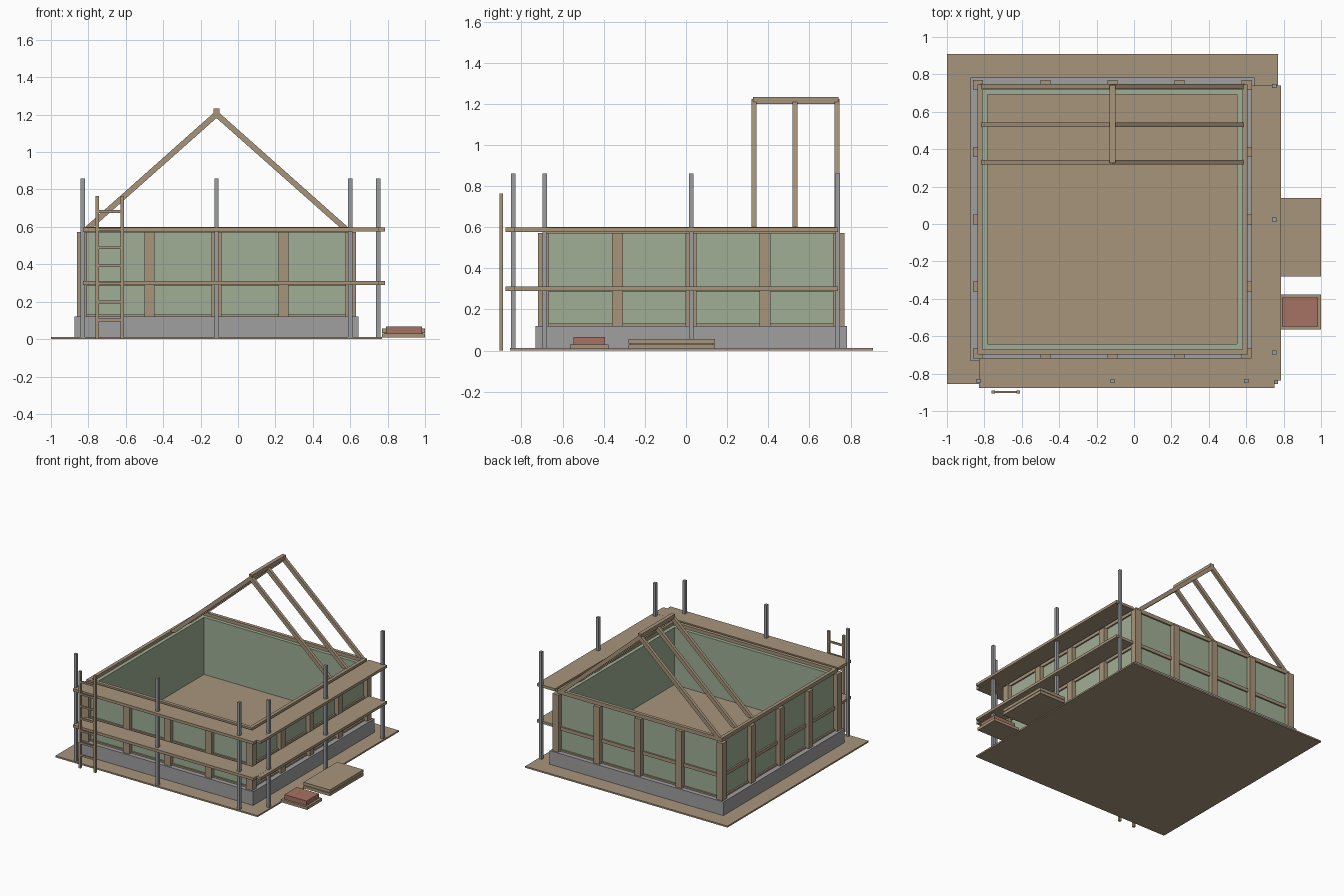
import bpy
from mathutils import Vector

cube = bpy.data.objects.get("Cube")
if cube:
    bpy.data.objects.remove(cube, do_unlink=True)


def material(name, r, g, b):
    m = bpy.data.materials.new(name)
    m.use_nodes = True
    m.diffuse_color = (r, g, b, 1)
    m.node_tree.nodes["Principled BSDF"].inputs["Base Color"].default_value = (r, g, b, 1)
    return m


TIMBER = material("timber", 0.39, 0.30, 0.20)
CONCRETE = material("concrete", 0.35, 0.35, 0.35)
STEEL = material("steel", 0.33, 0.34, 0.35)
GREEN = material("green_panel", 0.35, 0.43, 0.30)
BRICK = material("brick", 0.38, 0.17, 0.125)

# House centre in plan
CX, CY = -0.115, 0.025


def add_mesh(name, verts, faces, mat):
    me = bpy.data.meshes.new(name)
    me.from_pydata(verts, [], faces)
    me.materials.append(mat)
    ob = bpy.data.objects.new(name, me)
    bpy.context.collection.objects.link(ob)
    return ob


def prism(name, points, y0, y1, mat):
    """Extrude a counter-clockwise (x, z) profile along y."""
    n = len(points)
    verts = [(x, y0, z) for x, z in points] + [(x, y1, z) for x, z in points]
    faces = [tuple(range(n)), tuple(reversed(range(n, 2 * n)))]
    faces += [(i, i + n, (i + 1) % n + n, (i + 1) % n) for i in range(n)]
    return add_mesh(name, verts, faces, mat)


def box(name, x0, x1, y0, y1, z0, z1, mat):
    return prism(name, [(x0, z0), (x1, z0), (x1, z1), (x0, z1)], y0, y1, mat)


def ring(name, outer, inner, z0, z1, mat):
    """Square frame around the house centre, given half widths."""
    corners = [(-1, -1), (1, -1), (1, 1), (-1, 1)]
    verts = [(CX + sx * r, CY + sy * r, z)
             for r, z in ((outer, z0), (outer, z1), (inner, z1), (inner, z0))
             for sx, sy in corners]
    faces = []
    for k in range(4):
        a, b = 4 * k, 4 * ((k + 1) % 4)
        for i in range(4):
            j = (i + 1) % 4
            faces.append((a + i, a + j, b + j, b + i))
    return add_mesh(name, verts, faces, mat)


# Ground sheet, foundation and floor
box("ground", -1, 0.77, -0.855, 0.91, 0, 0.012, TIMBER)
box("foundation", CX - 0.76, CX + 0.76, CY - 0.757, CY + 0.757, 0.005, 0.12, CONCRETE)
box("floor", CX - 0.67, CX + 0.67, CY - 0.67, CY + 0.67, 0.115, 0.123, TIMBER)

# Walls with sill, middle rail and top plate
ring("wall_panels", 0.71, 0.667, 0.12, 0.575, GREEN)
ring("sill", 0.722, 0.70, 0.12, 0.132, TIMBER)
ring("middle_rail", 0.722, 0.70, 0.285, 0.312, TIMBER)
ring("top_plate", 0.722, 0.695, 0.57, 0.6, TIMBER)

# Wall posts: five along every side, sharing the corners
STEP = 0.359
for i in range(-2, 3):
    for j in range(-2, 3):
        if max(abs(i), abs(j)) == 2:
            x, y = CX + i * STEP, CY + j * STEP
            box("wall_post", x - 0.027, x + 0.027, y - 0.027, y + 0.027, 0.12, 0.572, TIMBER)

# Roof rafters and ridge beam
for y in (0.33, 0.53, 0.735):
    for side in (-1, 1):
        pts = [(CX + side * 0.707, 0.595), (CX + side * 0.662, 0.595), (CX, 1.182), (CX, 1.223)]
        if side > 0:
            pts.reverse()
        prism("rafter", pts, y - 0.0125, y + 0.0125, TIMBER)
box("ridge_beam", CX - 0.015, CX + 0.015, 0.325, 0.742, 1.2, 1.232, TIMBER)

# Scaffold decks and poles
for z in (0.29, 0.576):
    box("front_deck", -0.83, 0.75, -0.877, -0.717, z, z + 0.022, TIMBER)
    box("side_deck", 0.627, 0.786, -0.837, 0.74, z + 0.0005, z + 0.0215, TIMBER)
poles = [(x, -0.84) for x in (-0.83, CX, 0.60)] + [(0.75, y) for y in (-0.687, 0.025, 0.737)]
for x, y in poles:
    box("scaffold_pole", x - 0.011, x + 0.011, y - 0.011, y + 0.011, 0, 0.86, STEEL)

# Ladder
for x in (-0.753, -0.619):
    box("ladder_rail", x - 0.009, x + 0.009, -0.907, -0.889, 0, 0.765, TIMBER)
for i in range(7):
    z = 0.102 + i * 0.0967
    box("ladder_rung", -0.75, -0.62, -0.904, -0.892, z - 0.007, z + 0.007, TIMBER)

# Board stack and brick pallet
box("board_stack_lower", 0.77, 1, -0.28, 0.14, 0.008, 0.03, TIMBER)
box("board_stack_upper", 0.77, 1, -0.28, 0.14, 0.034, 0.057, TIMBER)
box("board_spacer", 0.78, 0.99, -0.27, 0.13, 0.028, 0.036, TIMBER)
box("brick_pallet", 0.77, 1, -0.565, -0.377, 0.008, 0.03, TIMBER)
box("brick_stack", 0.79, 0.983, -0.548, -0.394, 0.03, 0.067, BRICK)
